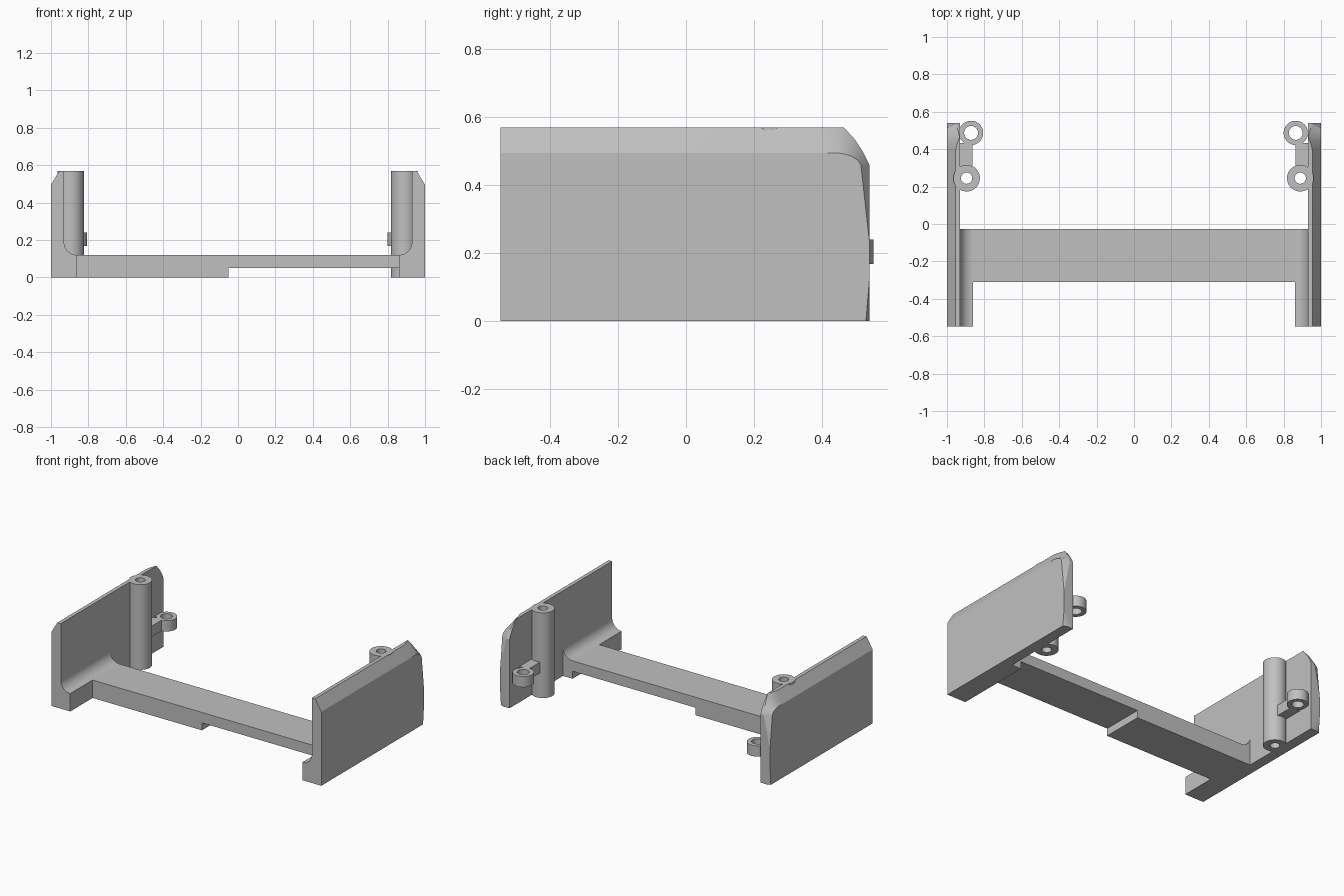
import bpy, bmesh, math
from mathutils import Vector

if "Cube" in bpy.data.objects:
    bpy.data.objects.remove(bpy.data.objects["Cube"])

grey = bpy.data.materials.new("plain grey")
grey.diffuse_color = (0.53, 0.53, 0.53, 1)
grey.use_nodes = True
grey.node_tree.nodes["Principled BSDF"].inputs["Base Color"].default_value = grey.diffuse_color


def finish(name, bm):
    bmesh.ops.recalc_face_normals(bm, faces=bm.faces)
    mesh = bpy.data.meshes.new(name)
    bm.to_mesh(mesh)
    bm.free()
    mesh.materials.append(grey)
    ob = bpy.data.objects.new(name, mesh)
    bpy.context.collection.objects.link(ob)
    bpy.context.view_layer.objects.active = ob
    ob.select_set(True)
    bpy.ops.object.shade_smooth_by_angle(angle=math.radians(25))
    ob.select_set(False)


def loft(name, loops, cap=True):
    """Bridge matching closed loops; cap the ends or close into a ring."""
    bm = bmesh.new()
    rows = [[bm.verts.new(p) for p in loop] for loop in loops]
    n = len(rows[0])
    pairs = list(zip(rows, rows[1:])) + ([] if cap else [(rows[-1], rows[0])])
    for a, b in pairs:
        for i in range(n):
            j = (i + 1) % n
            if (a[i].co - b[i].co).length < 1e-6 and (a[j].co - b[j].co).length < 1e-6:
                continue
            bm.faces.new((a[i], a[j], b[j], b[i]))
    if cap:
        bm.faces.new(rows[0])
        bm.faces.new(rows[-1])
    bmesh.ops.remove_doubles(bm, verts=bm.verts, dist=1e-5)
    finish(name, bm)


def extrude_y(name, profile, y0, y1):
    loft(name, [[(x, y, z) for x, z in profile] for y in (y0, y1)])


def tube(name, x, y, r_out, r_in, z0, z1):
    def ring(r, z):
        return [(x + r * math.cos(a), y + r * math.sin(a), z)
                for a in (2 * math.pi * i / 48 for i in range(48))]
    loft(name, [ring(r_out, z0), ring(r_out, z1), ring(r_in, z1), ring(r_in, z0)], cap=False)


# wall outline stations: (silhouette y, z), bevel x, (outer face y, z)
wall = [
    ((-0.547, 0), 1.0, (-0.547, 0)),
    ((0.54, 0), 0.975, (0.53, 0)),
    ((0.54, 0.12), 1.0, (0.54, 0.12)),
    ((0.54, 0.235), 1.0, (0.54, 0.235)),
    ((0.54, 0.46), 0.955, (0.515, 0.46)),
    ((0.522, 0.497), 0.948, (0.506, 0.474)),
    ((0.497, 0.535), 0.940, (0.488, 0.485)),
    ((0.465, 0.57), 0.932, (0.465, 0.492)),
    ((0.435, 0.57), 0.944, (0.445, 0.495)),
    ((0.39, 0.57), 0.955, (0.40, 0.495)),
    ((-0.547, 0.57), 0.955, (-0.547, 0.495)),
]

# foot section with a rounded inner fillet
fillet = [(0.86 + 0.07 * math.sin(a), 0.19 - 0.07 * math.cos(a))
          for a in (math.pi / 2 * i / 12 for i in range(13))]
foot = [(0.93, 0), (0.86, 0)] + fillet

for side, s in (("left", -1), ("right", 1)):
    loft(side + "_wall", [
        [(s * 0.93, *p) for p, x, q in wall],
        [(s * x, *p) for p, x, q in wall],
        [(s * 1.0, *q) for p, x, q in wall]])
    extrude_y(side + "_foot", [(s * x, z) for x, z in foot], -0.547, -0.027)
    # screw post, and ear held by a short arm
    shift = -0.003
    tube(side + "_post", s * 0.892 + shift, 0.245, 0.071, 0.03, 0, 0.57)
    tube(side + "_ear", s * 0.868 + shift, 0.487, 0.065, 0.037, 0.168, 0.24)
    extrude_y(side + "_arm", [(s * x, z) for x, z in
              ((0.863, 0.168), (0.94, 0.168), (0.94, 0.24), (0.863, 0.24))], 0.295, 0.432)

# cross bar, thinner underneath on the right
extrude_y("cross_bar", [(-0.86, 0), (-0.05, 0), (-0.05, 0.05), (0.86, 0.05),
                        (0.86, 0.12), (-0.86, 0.12)], -0.31, -0.027)
